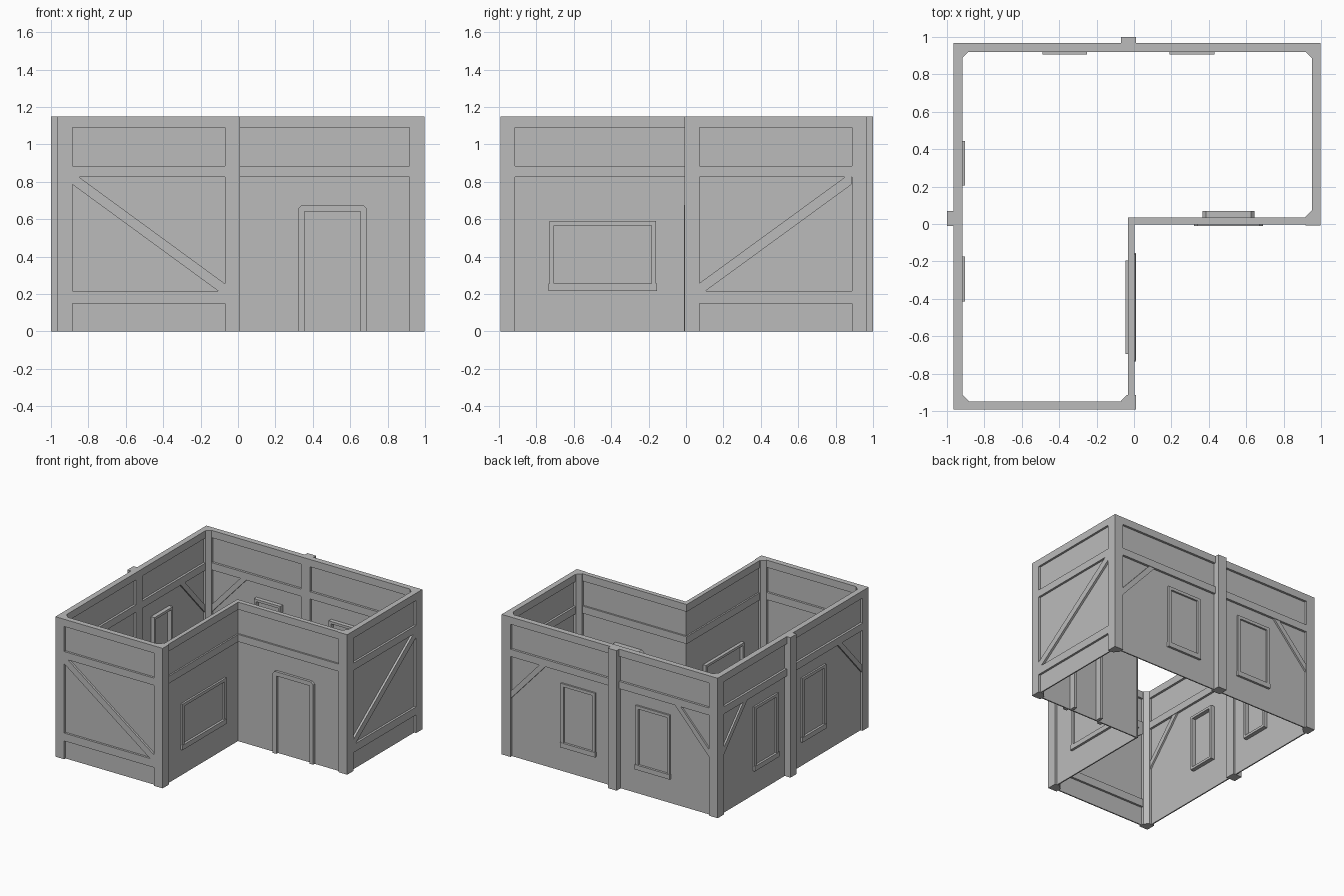
import bpy
import bmesh
from mathutils import Vector

cube = bpy.data.objects.get("Cube")
if cube:
    bpy.data.objects.remove(cube, do_unlink=True)

# One plain grey for the whole building
grey = bpy.data.materials.new("plain_grey")
grey.use_nodes = True
grey.diffuse_color = (0.5, 0.5, 0.5, 1)
grey.node_tree.nodes["Principled BSDF"].inputs["Base Color"].default_value = (0.5, 0.5, 0.5, 1)

HEIGHT = 1.15
BEAM_LOW, BEAM_HIGH, TOP_LOW = 0.825, 0.885, 1.09
POST = 0.08


def extrude(name, outline, offset):
    """Solid made by pushing a flat outline along an offset."""
    bm = bmesh.new()
    face = bm.faces.new([bm.verts.new(p) for p in outline])
    moved = bmesh.ops.extrude_face_region(bm, geom=[face], use_keep_orig=True)
    verts = [g for g in moved["geom"] if isinstance(g, bmesh.types.BMVert)]
    bmesh.ops.translate(bm, verts=verts, vec=offset)
    bmesh.ops.recalc_face_normals(bm, faces=bm.faces)
    mesh = bpy.data.meshes.new(name)
    bm.to_mesh(mesh)
    bm.free()
    mesh.materials.append(grey)
    obj = bpy.data.objects.new(name, mesh)
    bpy.context.collection.objects.link(obj)
    return obj


class Wall:
    """Local frame: s runs along the wall, z up, d outward from the outer face."""

    def __init__(self, name, axis, face, sign, start, end, thick):
        self.name, self.axis, self.face, self.sign = name, axis, face, sign
        self.start, self.end, self.thick = start, end, thick
        # thin panel and the two long beams, shown on both sides
        mid = -thick / 2
        self.slab("panel", start + 0.01, end - 0.01, 0, HEIGHT - 0.01, mid - 0.005, mid + 0.005)
        self.slab("top_beam", start, end, TOP_LOW, HEIGHT)
        self.slab("middle_beam", start, end, BEAM_LOW, BEAM_HIGH)

    def point(self, s, z, d):
        depth = self.face + self.sign * d
        return Vector((s, depth, z) if self.axis == "x" else (depth, s, z))

    def prism(self, part, outline, d0=None, d1=0):
        d0 = -self.thick if d0 is None else d0
        base = [self.point(s, z, d0) for s, z in outline]
        offset = self.point(0, 0, d1) - self.point(0, 0, d0)
        return extrude(self.name + "_" + part, base, offset)

    def slab(self, part, s0, s1, z0, z1, d0=None, d1=0):
        return self.prism(part, [(s0, z0), (s1, z0), (s1, z1), (s0, z1)], d0, d1)

    def arch(self, part, s0, s1, z0, z1, bar, cut, d0, d1):
        """Upside-down U frame, with optional cut top corners."""
        pts = [(s0, z0), (s0, z1 - cut)]
        if cut:
            pts += [(s0 + cut, z1), (s1 - cut, z1)]
        else:
            pts += [(s0, z1)]
        pts += [(s1, z1 - cut), (s1, z0), (s1 - bar, z0), (s1 - bar, z1 - bar),
                (s0 + bar, z1 - bar), (s0 + bar, z0)]
        self.prism(part, pts, d0, d1)

    def window(self, part, s0, s1, z0, z1, proud):
        edge, sill, mid = 0.025, 0.04, -self.thick / 2
        inner = -self.thick - 0.015
        self.arch(part + "_frame", s0, s1, z0 + sill, z1, edge, 0, mid, proud - 0.004)
        self.slab(part + "_sill", s0 - 0.004, s1 + 0.004, z0, z0 + sill, mid, proud)
        # inner surround
        a, b = s0 + 0.035, s1 - 0.035
        self.arch(part + "_inner_frame", a, b, z0 + sill, z1 - 0.025, 0.02, 0, inner, mid)
        self.slab(part + "_inner_sill", a, b, z0 + sill, z0 + sill + 0.02, inner, mid)

    def truss(self, high, low):
        """Sill beam and one long diagonal from high end to low end."""
        self.slab("sill_beam", self.start, self.end, 0.15, 0.215)
        step = 0.035 if low > high else -0.035
        self.prism("long_brace", [(high, 0.785), (high, BEAM_LOW), (high + step, BEAM_LOW),
                                  (low, 0.255), (low, 0.215), (low - step, 0.215)])

    def corner_brace(self, s, direction):
        """Short brace between a corner post and the middle beam."""
        self.prism("corner_brace", [(s, 0.48), (s, 0.54), (s + direction * 0.26, BEAM_LOW),
                                    (s + direction * 0.315, BEAM_LOW)], -self.thick + 0.004, -0.004)


# Outer walls
L, R, F, B = -0.965, 0.998, -0.993, 0.967
SIDE, INSET = 0.01, -0.008
front = Wall("front_wall", "x", F, -1, L, SIDE, 0.045)
right = Wall("right_wall", "y", R, 1, INSET, B, 0.045)
back = Wall("back_wall", "x", B, 1, L, R, 0.047)
left = Wall("left_wall", "y", L, -1, F, B, 0.047)

# Inset walls at the inner corner
door_wall = Wall("door_wall", "x", -0.003, -1, -0.03, R, 0.038)
window_wall = Wall("window_wall", "y", 0.004, 1, F, 0.035, 0.035)

front.truss(-0.885, -0.07)
right.truss(0.885, 0.068)

# Long walls: middle post, two windows and two corner braces each
for wall, post_start, centers in ((back, -0.07, (0.31, -0.37)),
                                  (left, -0.01, (0.325, -0.295))):
    wall.slab("middle_post", post_start, post_start + POST, 0, HEIGHT, -wall.thick, 0.034)
    for c in centers:
        wall.window("window", c - 0.155, c + 0.155, 0.2, 0.725, 0)
    wall.corner_brace(wall.start + POST, 1)
    wall.corner_brace(wall.end - POST, -1)

# Wide window and door on the inset walls
window_wall.window("wide_window", -0.73, -0.16, 0.215, 0.59, 0.007)
door_wall.arch("door_frame", 0.32, 0.69, 0, 0.675, 0.035, 0.02, -0.02, 0.007)
door_wall.arch("door_inner_frame", 0.365, 0.645, 0, 0.66, 0.025, 0.02, -0.073, -0.018)

# Corner posts with the inside edge cut off
for x, y, dx, dy in ((L, F, 1, 1), (SIDE, F, -1, 1), (R, INSET, -1, 1),
                     (R, B, -1, -1), (L, B, 1, -1)):
    profile = [(0, 0), (POST, 0), (POST, 0.047), (0.047, POST), (0, POST)]
    extrude("corner_post", [Vector((x + dx * a, y + dy * b, 0)) for a, b in profile],
            Vector((0, 0, HEIGHT)))
